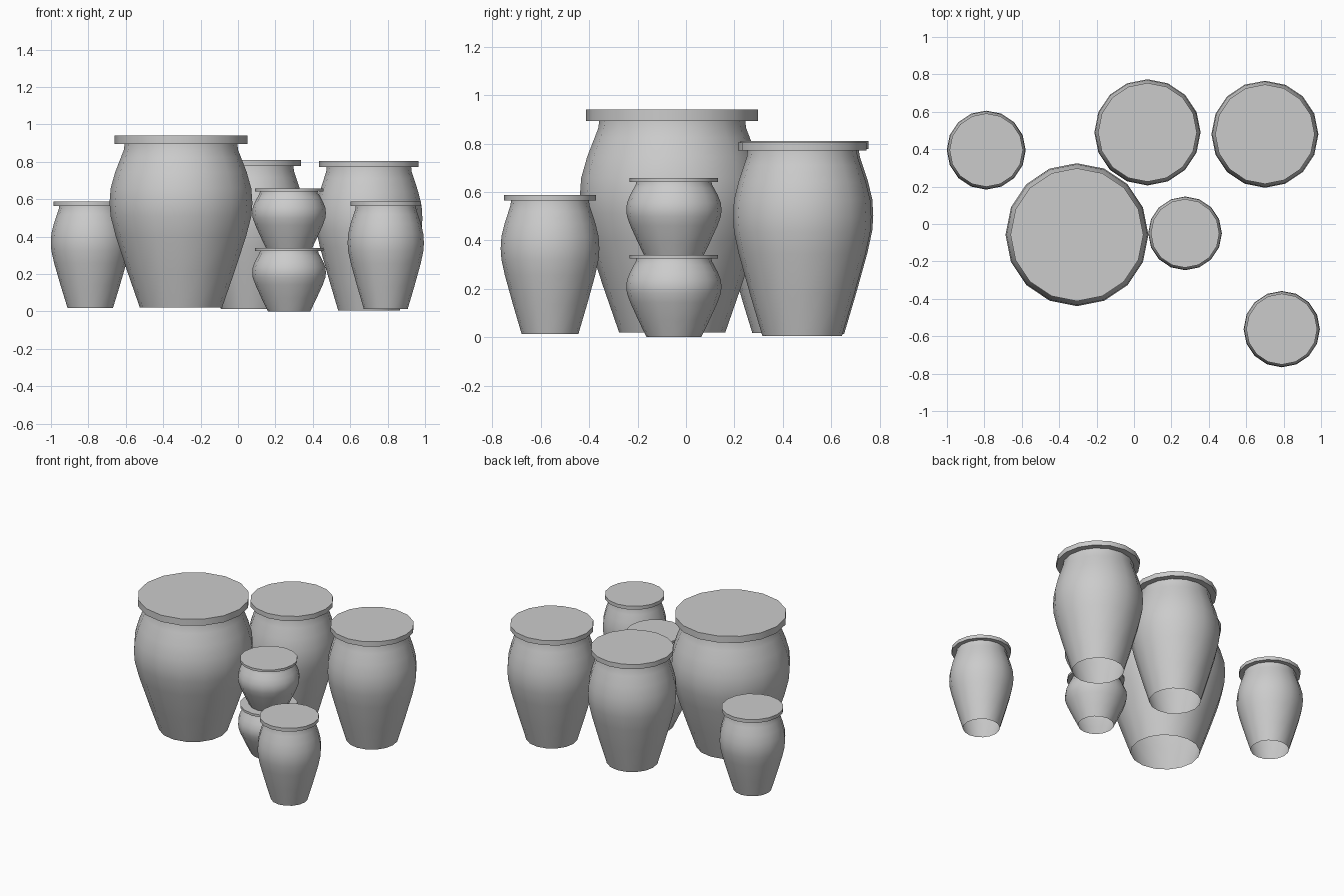
import bpy, bmesh, math
from mathutils import Vector

if "Cube" in bpy.data.objects:
    bpy.data.objects.remove(bpy.data.objects["Cube"])

SIDES = 16

# shared jar silhouette: (radius / widest radius, height / neck height)
PROFILE = [(0.575, 0.0), (0.75, 0.22), (0.915, 0.44), (0.985, 0.56), (1.0, 0.64),
           (0.985, 0.73), (0.92, 0.83), (0.84, 0.92), (0.80, 0.965), (0.79, 1.0)]


def lathe(name, points, loc, cap_top=False):
    """Spin (radius, height) points around z."""
    bm = bmesh.new()
    rings = []
    for r, z in points:
        rings.append([bm.verts.new((r * math.cos(2 * math.pi * i / SIDES),
                                    r * math.sin(2 * math.pi * i / SIDES), z))
                      for i in range(SIDES)])
    for a, b in zip(rings, rings[1:]):
        for i in range(SIDES):
            j = (i + 1) % SIDES
            bm.faces.new((a[i], a[j], b[j], b[i]))
    if cap_top:
        bm.faces.new(rings[-1])
    mesh = bpy.data.meshes.new(name)
    bm.to_mesh(mesh)
    bm.free()
    ob = bpy.data.objects.new(name, mesh)
    ob.location = loc
    bpy.context.collection.objects.link(ob)
    bpy.ops.object.select_all(action='DESELECT')
    ob.select_set(True)
    bpy.context.view_layer.objects.active = ob
    bpy.ops.object.shade_smooth_by_angle(angle=math.radians(32))
    return ob


def jar(name, x, y, z0, z1, radius, lid):
    """Jar body, open underneath, with a flat lid disc overhanging the neck."""
    neck = z1 - z0 - lid
    lathe(name + "_body", [(r * radius, h * neck) for r, h in PROFILE], (x, y, z0))
    lathe(name + "_lid", [(0.79 * radius, 0), (0.93 * radius, 0), (0.93 * radius, lid)],
          (x, y, z0 + neck), cap_top=True)


# the group of jars: centre, bottom, top, widest radius, lid thickness
jar("large_jar", -0.305, -0.057, 0.02, 0.94, 0.382, 0.046)
jar("medium_jar_back", 0.072, 0.49, 0.012, 0.81, 0.284, 0.033)
jar("medium_jar_right", 0.70, 0.48, 0.005, 0.805, 0.286, 0.033)
jar("small_jar_left", -0.79, 0.395, 0.018, 0.588, 0.211, 0.024)
jar("small_jar_front", 0.79, -0.562, 0.013, 0.588, 0.204, 0.024)

# two squat jars, one stacked on the other
for label, lift in (("lower", 0.0), ("upper", 0.318)):
    jar("squat_jar_" + label, 0.273, -0.05, lift, lift + 0.34, 0.197, 0.016)
